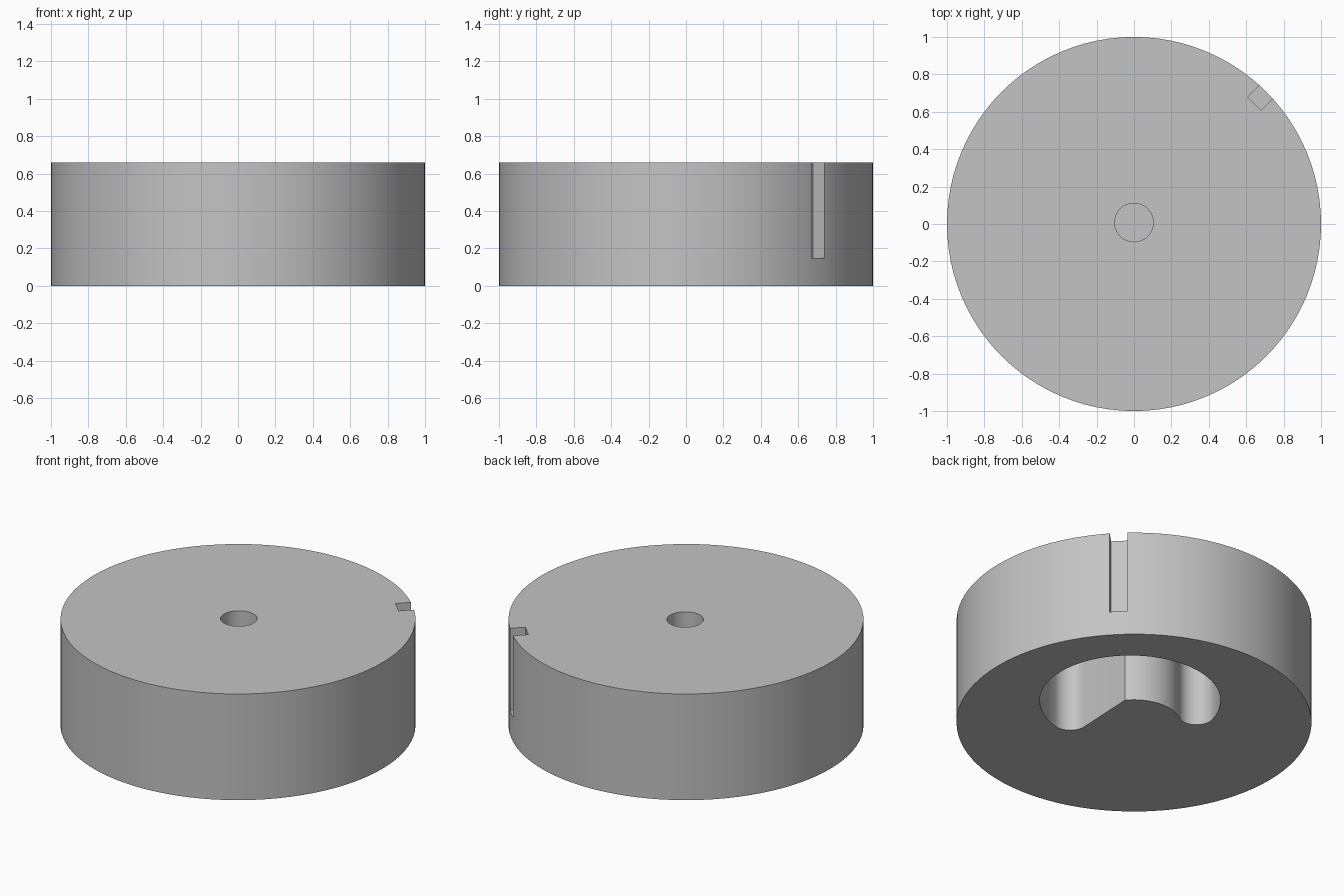
import bpy, bmesh
from math import radians, degrees, cos, sin, sqrt, atan2, pi
from mathutils import Matrix, Vector

cube = bpy.data.objects.get("Cube")
if cube:
    bpy.data.objects.remove(cube, do_unlink=True)

HEIGHT = 0.66
WALL = 0.15      # thickness left above the pocket and below the slot

grey = bpy.data.materials.new("plain grey")
grey.use_nodes = True
colour = (0.55, 0.55, 0.55, 1)
grey.diffuse_color = colour
grey.node_tree.nodes["Principled BSDF"].inputs["Base Color"].default_value = colour


def arc(cx, cy, r, start, end, steps):
    """Points on an arc, angles in degrees."""
    angles = [radians(start + (end - start) * i / steps) for i in range(steps + 1)]
    return [(cx + r * cos(a), cy + r * sin(a)) for a in angles]


def prism(name, outline, z0, z1, turn=0):
    """Extrude a closed outline from z0 to z1, turned about z."""
    bm = bmesh.new()
    face = bm.faces.new([bm.verts.new((x, y, z0)) for x, y in outline])
    top = bmesh.ops.extrude_face_region(bm, geom=[face])["geom"]
    verts = [v for v in top if isinstance(v, bmesh.types.BMVert)]
    bmesh.ops.translate(bm, verts=verts, vec=Vector((0, 0, z1 - z0)))
    bmesh.ops.rotate(bm, verts=bm.verts, matrix=Matrix.Rotation(radians(turn), 3, 'Z'))
    bmesh.ops.recalc_face_normals(bm, faces=bm.faces)
    mesh = bpy.data.meshes.new(name)
    bm.to_mesh(mesh)
    bm.free()
    mesh.materials.append(grey)
    obj = bpy.data.objects.new(name, mesh)
    bpy.context.collection.objects.link(obj)
    return obj


def circle(r, steps, cx=0, cy=0):
    return arc(cx, cy, r, 0, 360, steps)[:-1]


# Main disc
disc = prism("round_body", circle(1, 96), 0, HEIGHT)

# Kidney pocket underneath, wrapped around a hub with one flat side
HUB, SHIFT, OUTER, FILLET = 0.26, 0.25, 0.51, 0.1
near, far = HUB + FILLET, OUTER - FILLET
fx = (near ** 2 - far ** 2 + SHIFT ** 2) / (2 * SHIFT)
fy = sqrt(near ** 2 - fx ** 2)
outer_end = degrees(atan2(fy, fx - SHIFT))
hub_end = degrees(atan2(fy, fx))
outline = arc(SHIFT, 0, OUTER, -outer_end, outer_end, 48)
outline += arc(fx, fy, FILLET, outer_end, hub_end + 180, 16)[1:]
outline += arc(0, 0, HUB, hub_end, -6.5, 20)[1:]
outline += arc(fx, -fy, FILLET, -225, -outer_end, 12)[:-1]
pocket = prism("pocket_cutter", outline, -0.1, HEIGHT - WALL, 45)

# Blind centre hole in the top
hole = prism("hole_cutter", circle(0.103, 48, 0, 0.008), WALL, HEIGHT + 0.1)

# Upright slot in the rim
slot_outline = [(0.91, -0.05), (1.1, -0.05), (1.1, 0.05), (0.91, 0.05)]
slot = prism("slot_cutter", slot_outline, WALL, HEIGHT + 0.1, 45)

# Cut the openings, then drop the cutters
cutters = [pocket, hole, slot]
for cutter in cutters:
    cutter.hide_render = True
    mod = disc.modifiers.new(cutter.name, 'BOOLEAN')
    mod.operation = 'DIFFERENCE'
    mod.solver = 'EXACT'
    mod.object = cutter
graph = bpy.context.evaluated_depsgraph_get()
result = bpy.data.meshes.new_from_object(disc.evaluated_get(graph))
disc.modifiers.clear()
disc.data = result
for cutter in cutters:
    bpy.data.objects.remove(cutter, do_unlink=True)

# Smooth the round walls, keep the rims sharp
bpy.ops.object.select_all(action='DESELECT')
disc.select_set(True)
bpy.context.view_layer.objects.active = disc
bpy.ops.object.shade_smooth_by_angle(angle=pi / 6)
